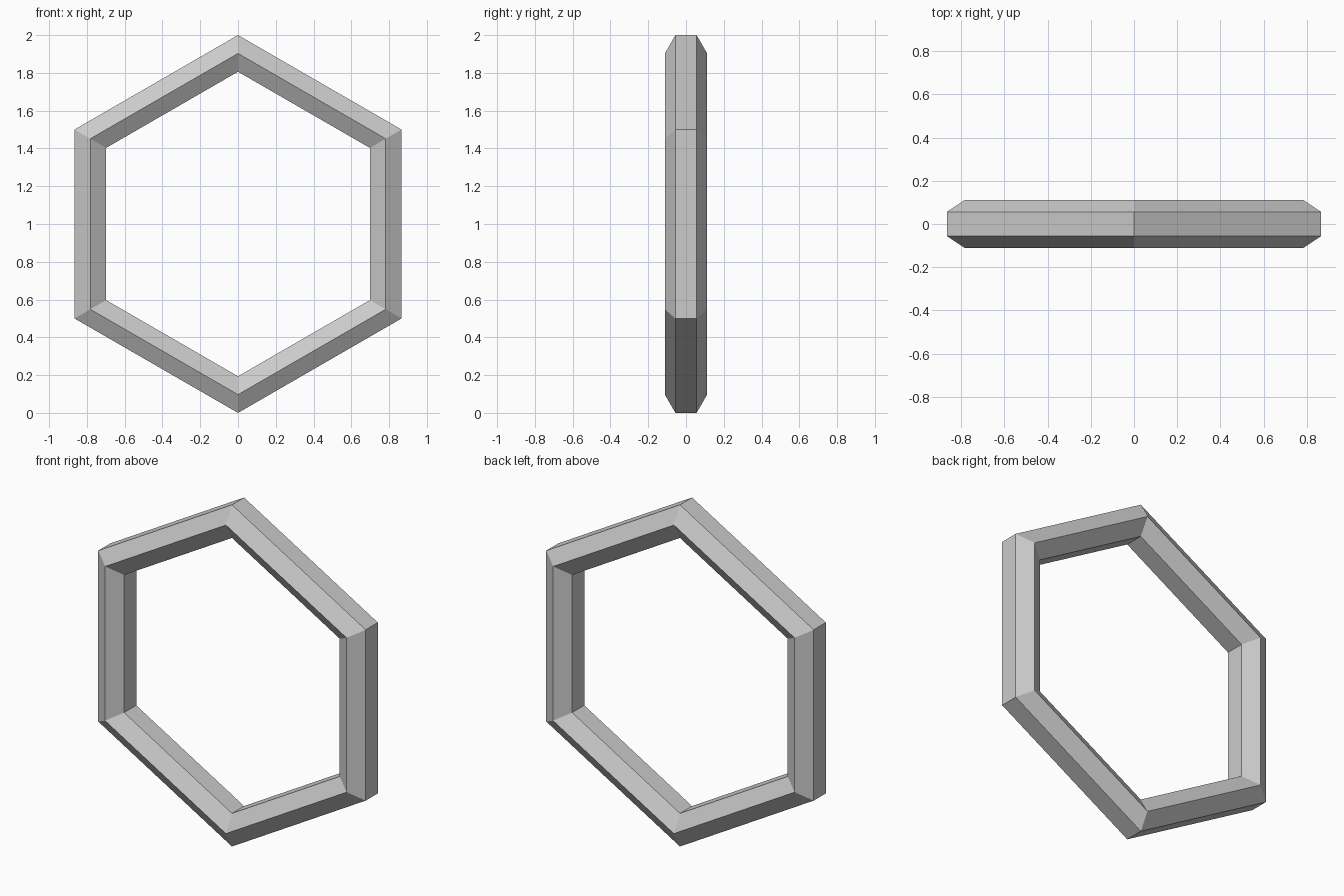
import bpy, bmesh
from math import sin, cos, radians

if "Cube" in bpy.data.objects:
    bpy.data.objects.remove(bpy.data.objects["Cube"])

SIDES = 6          # corners of the ring and of its cross-section
MINOR = 0.112      # cross-section radius
MAJOR = 1 - MINOR * cos(radians(30))   # outer corners land at radius 1

# Hexagonal cross-section swept round a six-cornered loop standing upright
bm = bmesh.new()
rings = []
for i in range(SIDES):
    a = radians(60 * i + 90)
    ring = []
    for j in range(SIDES):
        b = radians(60 * j + 30)       # flat face outward, ridges front and back
        r = MAJOR + MINOR * cos(b)
        ring.append(bm.verts.new((r * cos(a), MINOR * sin(b), 1 + r * sin(a))))
    rings.append(ring)

for i in range(SIDES):
    p, q = rings[i], rings[(i + 1) % SIDES]
    for j in range(SIDES):
        k = (j + 1) % SIDES
        bm.faces.new((p[j], q[j], q[k], p[k]))

bmesh.ops.recalc_face_normals(bm, faces=bm.faces[:])
mesh = bpy.data.meshes.new("hexagonal_ring")
bm.to_mesh(mesh)
bm.free()
bpy.context.collection.objects.link(bpy.data.objects.new("hexagonal_ring", mesh))
